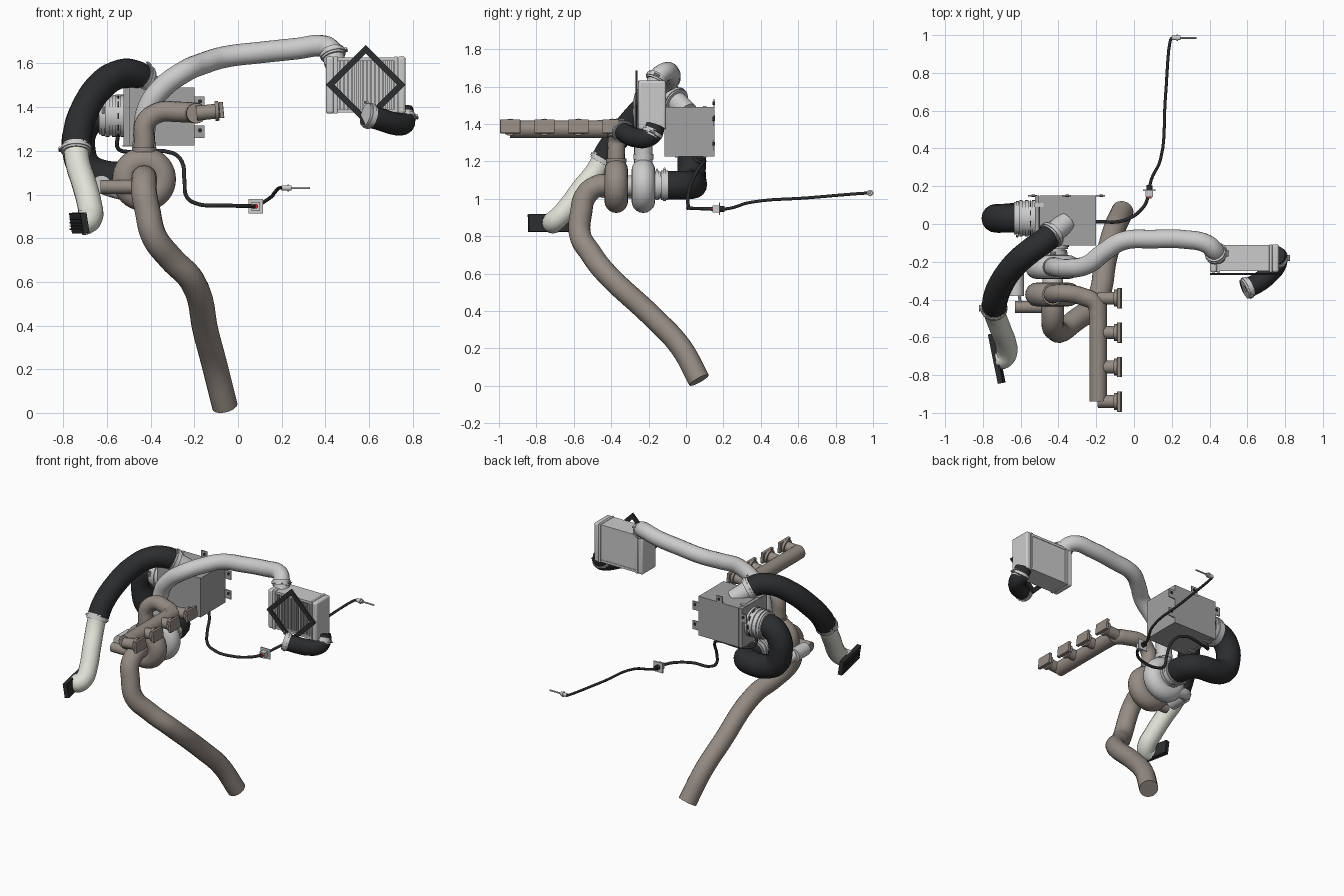
import bpy, bmesh, math
from mathutils import Vector as V

def mat(name, c):
    m = bpy.data.materials.new(name)
    m.diffuse_color = (*c, 1)
    return m

BROWN = mat("heat_metal", (0.30, 0.26, 0.23))
BLACK = mat("rubber", (0.025, 0.026, 0.028))
CREAM = mat("duct_plastic", (0.74, 0.76, 0.68))
STEEL = mat("alloy", (0.55, 0.55, 0.55))
GREY = mat("box_grey", (0.36, 0.36, 0.36))
RED = mat("red", (0.6, 0.03, 0.03))

def finish(o, name, m, smooth=True):
    o.name = name
    if m:
        o.data.materials.append(m)
    if smooth:
        bpy.ops.object.shade_smooth_by_angle(angle=math.radians(35))
    return o

def pipe(name, pts, r, m, res=6):
    cu = bpy.data.curves.new(name, 'CURVE')
    cu.dimensions = '3D'
    cu.bevel_depth, cu.bevel_resolution = r, 6
    cu.resolution_u, cu.use_fill_caps = res, True
    s = cu.splines.new('BEZIER')
    s.bezier_points.add(len(pts) - 1)
    for b, p in zip(s.bezier_points, pts):
        b.co = p
        b.handle_left_type = b.handle_right_type = 'AUTO'
    o = bpy.data.objects.new(name, cu)
    bpy.context.collection.objects.link(o)
    bpy.ops.object.select_all(action='DESELECT')
    o.select_set(True)
    bpy.context.view_layer.objects.active = o
    bpy.ops.object.convert(target='MESH')
    return finish(bpy.context.object, name, m)

def cyl(name, a, b, r, m, n=28):
    a, b = V(a), V(b)
    bpy.ops.mesh.primitive_cylinder_add(vertices=n, radius=r, depth=(b - a).length, location=(a + b) / 2,
                                        rotation=(b - a).to_track_quat('Z', 'Y').to_euler())
    return finish(bpy.context.object, name, m)

def box(name, lo, hi, m, bevel=0.0, rot=(0, 0, 0)):
    lo, hi = V(lo), V(hi)
    bpy.ops.mesh.primitive_cube_add(size=1, location=(lo + hi) / 2, rotation=rot)
    o = bpy.context.object
    o.scale = hi - lo
    bpy.ops.object.transform_apply(location=False, rotation=False, scale=True)
    if bevel:
        b = o.modifiers.new("bevel", 'BEVEL')
        b.width, b.segments = bevel, 3
    return finish(o, name, m, bool(bevel))

def clamp(name, p, d, r, bolt=(0, 0, 1)):
    # band, narrower strap and a small screw on the side given by bolt
    p, d, k = V(p), V(d).normalized(), V(bolt).normalized()
    cyl(name + "_band", p - d * 0.018, p + d * 0.018, r, STEEL)
    cyl(name + "_strap", p - d * 0.008, p + d * 0.008, r + 0.005, STEEL)
    t = d.cross(k).normalized()
    c = p + k * (r + 0.009)
    cyl(name + "_screw", c - t * 0.016, c + t * 0.016, 0.006, STEEL, 10)

def volute(name, y, m):
    # snail housing: torus plus hub
    bpy.ops.mesh.primitive_torus_add(location=(-0.43, y, 1.07), rotation=(math.pi / 2, 0, 0), major_radius=0.083,
                                     minor_radius=0.063, major_segments=40, minor_segments=20)
    finish(bpy.context.object, name, m)
    cyl(name + "_hub", (-0.43, y - 0.05, 1.07), (-0.43, y + 0.05, 1.07), 0.07, m)

# exhaust downpipe
pipe("downpipe", [(-0.43, -0.38, 1.075), (-0.43, -0.48, 1.065), (-0.43, -0.54, 1.01), (-0.415, -0.56, 0.93),
                  (-0.385, -0.567, 0.81), (-0.31, -0.51, 0.71), (-0.21, -0.43, 0.605), (-0.145, -0.17, 0.36),
                  (-0.105, -0.03, 0.21), (-0.06, 0.07, 0.03)], 0.059, BROWN)

# turbocharger
volute("turbine_housing", -0.373, BROWN)
volute("compressor_housing", -0.228, STEEL)
cyl("turbo_core", (-0.43, -0.34, 1.07), (-0.43, -0.25, 1.07), 0.055, STEEL)
cyl("compressor_inlet", (-0.43, -0.2, 1.072), (-0.43, -0.09, 1.072), 0.068, STEEL)
for i, y in enumerate((-0.155, -0.115)):
    clamp(f"inlet_clamp_{i}", (-0.43, y, 1.072), (0, 1, 0), 0.08 - 0.006 * (1 - i))

# exhaust manifold
pipe("manifold_riser", [(-0.43, -0.373, 1.1), (-0.43, -0.373, 1.25), (-0.425, -0.37, 1.325), (-0.365, -0.365, 1.375),
                        (-0.27, -0.385, 1.378), (-0.205, -0.42, 1.375), (-0.19, -0.5, 1.372)], 0.047, BROWN)
cyl("riser_collar", (-0.43, -0.373, 1.195), (-0.43, -0.373, 1.215), 0.056, BROWN)
cyl("manifold_log", (-0.19, -0.42, 1.372), (-0.19, -0.94, 1.372), 0.046, BROWN)
for i, y in enumerate((-0.94, -0.757, -0.575, -0.393)):
    cyl(f"manifold_port_{i}", (-0.19, y, 1.372), (-0.07, y, 1.385), 0.034, BROWN)
    cyl(f"port_collar_{i}", (-0.105, y, 1.382), (-0.088, y, 1.383), 0.045, BROWN)
    box(f"port_flange_{i}", (-0.086, y - 0.054, 1.35), (-0.066, y + 0.054, 1.424), BROWN, 0.003, (0, -0.1, 0))

# wastegate actuator
pipe("wastegate_outlet", [(-0.44, -0.44, 1.035), (-0.53, -0.44, 1.035), (-0.63, -0.44, 1.035)], 0.032, BROWN)
cyl("actuator_rod", (-0.60, -0.43, 1.045), (-0.62, -0.3, 1.045), 0.008, STEEL, 10)
cyl("actuator_can", (-0.625, -0.38, 1.045), (-0.625, -0.26, 1.045), 0.043, STEEL)
pipe("actuator_elbow", [(-0.625, -0.27, 1.045), (-0.60, -0.225, 1.03), (-0.53, -0.21, 1.01), (-0.44, -0.22, 1.0)],
     0.035, STEEL)

# charge pipe to intercooler
pipe("charge_pipe", [(-0.43, -0.228, 1.1), (-0.43, -0.228, 1.27), (-0.415, -0.228, 1.385), (-0.36, -0.235, 1.475),
                     (-0.245, -0.215, 1.563), (-0.16, -0.15, 1.6), (-0.06, -0.09, 1.63), (0.1, -0.08, 1.65),
                     (0.27, -0.082, 1.668), (0.385, -0.105, 1.68), (0.425, -0.14, 1.66), (0.445, -0.17, 1.6)],
     0.05, STEEL)
cyl("charge_collar", (-0.43, -0.228, 1.21), (-0.43, -0.228, 1.24), 0.054, STEEL)
clamp("charge_clamp", (0.434, -0.156, 1.645), (0.15, -0.25, -0.5), 0.055, (1, 0, 0.3))

# intercooler with fins, end tanks and mounting frame
box("intercooler_core", (0.45, -0.225, 1.375), (0.73, -0.115, 1.628), STEEL)
for i in range(15):
    x = 0.463 + i * 0.0178
    box(f"fin_{i}", (x, -0.24, 1.385), (x + 0.008, -0.22, 1.618), STEEL)
for s, z in (("top", 1.612), ("bottom", 1.375)):
    box(f"core_rail_{s}", (0.45, -0.25, z), (0.73, -0.112, z + 0.016), STEEL)
for s, x0, x1 in (("left", 0.402, 0.44), ("right", 0.73, 0.767)):
    box(f"tank_{s}", (x0, -0.256, 1.37), (x1, -0.108, 1.632), STEEL, 0.012)
box("tank_lip_left", (0.437, -0.256, 1.37), (0.456, -0.108, 1.632), STEEL, 0.004)
box("tank_lip_right", (0.716, -0.256, 1.37), (0.733, -0.108, 1.632), STEEL, 0.004)

C, S = V((0.585, -0.265, 1.502)), 0.115
for i in range(4):
    a = math.pi / 4 + i * math.pi / 2
    p = C + V((math.cos(a), 0, math.sin(a))) * S
    h = V((0.014, 0.006, 0.129))
    box(f"diamond_frame_{i}", p - h, p + h, BLACK, 0, (0, -a, 0))

# intercooler outlet hose
pipe("outlet_hose", [(0.585, -0.345, 1.365), (0.65, -0.315, 1.345), (0.715, -0.265, 1.325), (0.755, -0.215, 1.325),
                     (0.76, -0.18, 1.345), (0.75, -0.165, 1.39)], 0.052, BLACK)
clamp("outlet_clamp_a", (0.60, -0.338, 1.36), (0.9, 0.4, -0.25), 0.055, (-0.2, -0.1, 1))
clamp("outlet_clamp_b", (0.759, -0.18, 1.35), (-0.1, 0.3, 0.6), 0.052, (1, 0, 0.1))

# air filter box with lid, clips and mounting tabs
box("filter_box", (-0.50, -0.115, 1.225), (-0.2, 0.152, 1.49), GREY)
box("filter_lid", (-0.525, -0.115, 1.225), (-0.502, 0.152, 1.49), GREY)
for i, y in enumerate((-0.06, 0.09)):
    for s, z in (("top", 1.49), ("bottom", 1.22)):
        box(f"lid_clip_{s}_{i}", (-0.53, y, z), (-0.48, y + 0.02, z + 0.006), STEEL)
for i, (x, z) in enumerate(((-0.2, 1.39), (-0.2, 1.258), (-0.38, 1.475), (-0.56, 1.40))):
    box(f"mount_tab_{i}", (x, 0.146, z), (x + 0.046, 0.153, z + 0.058), GREY)
    cyl(f"tab_bush_{i}", (x + 0.026, 0.143, z + 0.036), (x + 0.026, 0.156, z + 0.036), 0.01, BLACK, 14)

# air flow meter
cyl("flow_meter", (-0.605, 0.03, 1.36), (-0.52, 0.03, 1.36), 0.09, STEEL)
for i, x in enumerate((-0.598, -0.567, -0.53)):
    cyl(f"meter_ring_{i}", (x - 0.009, 0.03, 1.36), (x + 0.009, 0.03, 1.36), 0.096, STEEL)
for i in range(10):
    a = i * math.pi / 5
    p = V((-0.548, 0.03 + 0.091 * math.cos(a), 1.36 + 0.091 * math.sin(a)))
    h = V((0.003, 0.003, 0.014))
    box(f"meter_slot_{i}", p - h, p + h, BLACK, 0, (a, 0, 0))
clamp("meter_clamp", (-0.618, 0.03, 1.36), (1, 0, 0), 0.086, (0, -1, 0.3))

# intake hose from meter to compressor
pipe("intake_hose", [(-0.605, 0.03, 1.36), (-0.67, 0.03, 1.352), (-0.72, 0.03, 1.295), (-0.728, 0.03, 1.2),
                     (-0.70, 0.03, 1.125), (-0.63, 0.035, 1.085), (-0.51, 0.03, 1.075), (-0.45, 0.0, 1.073),
                     (-0.43, -0.05, 1.072), (-0.43, -0.125, 1.072)], 0.076, BLACK)

# snorkel from filter box to grille
cyl("box_neck", (-0.36, 0.01, 1.46), (-0.46, -0.075, 1.545), 0.056, STEEL)
pipe("snorkel_hose", [(-0.43, -0.05, 1.52), (-0.475, -0.09, 1.55), (-0.545, -0.14, 1.55), (-0.63, -0.215, 1.495),
                      (-0.705, -0.32, 1.38), (-0.735, -0.40, 1.28), (-0.74, -0.445, 1.205)], 0.067, BLACK)
clamp("neck_clamp", (-0.437, -0.057, 1.527), (-0.7, -0.6, 0.5), 0.07, (0.4, -0.2, 1))
pipe("snorkel_duct", [(-0.742, -0.44, 1.225), (-0.735, -0.48, 1.15), (-0.705, -0.56, 1.05), (-0.68, -0.63, 0.955),
                      (-0.675, -0.68, 0.90), (-0.695, -0.71, 0.875), (-0.722, -0.712, 0.87)], 0.057, CREAM)
clamp("duct_clamp", (-0.741, -0.446, 1.207), (0, -0.45, -0.8), 0.066, (-1, 0, 0))
box("grille", (-0.741, -0.845, 0.823), (-0.713, -0.578, 0.917), BLACK, 0, (0, -0.15, 0.2))
for i in range(5):
    z = 0.838 + i * 0.015
    box(f"grille_slat_{i}", (-0.747, -0.83, z), (-0.737, -0.59, z + 0.006), BLACK, 0, (0, 0, 0.2))

# sensor wiring
pipe("wire_to_meter", [(-0.55, 0.03, 1.27), (-0.55, 0.05, 1.212), (-0.5, 0.08, 1.195), (-0.3, 0.09, 1.19),
                       (-0.257, 0.06, 1.15), (-0.245, 0.02, 1.06), (-0.235, 0.01, 0.99), (-0.2, 0.012, 0.962),
                       (-0.05, 0.02, 0.95), (0.05, 0.09, 0.947), (0.08, 0.16, 0.945)], 0.009, BLACK, 5)
pipe("wire_to_sensor", [(0.08, 0.16, 0.945), (0.09, 0.23, 0.948), (0.14, 0.34, 0.98), (0.165, 0.65, 1.005),
                        (0.19, 0.96, 1.03), (0.2, 0.983, 1.03), (0.22, 0.985, 1.03)], 0.008, BLACK, 5)
box("controller_plate", (0.047, 0.176, 0.912), (0.115, 0.182, 0.98), STEEL)
box("controller_body", (0.062, 0.142, 0.927), (0.1, 0.18, 0.965), STEEL)
cyl("controller_plug", (0.081, 0.134, 0.946), (0.081, 0.145, 0.946), 0.011, RED, 14)
cyl("controller_nut", (0.081, 0.18, 0.946), (0.083, 0.205, 0.946), 0.016, BLACK, 14)
cyl("sensor_body", (0.2, 0.985, 1.03), (0.245, 0.985, 1.03), 0.012, STEEL, 16)
cyl("sensor_collar", (0.226, 0.985, 1.03), (0.233, 0.985, 1.03), 0.017, STEEL, 16)
cyl("sensor_probe", (0.24, 0.985, 1.03), (0.33, 0.985, 1.03), 0.005, STEEL, 12)
